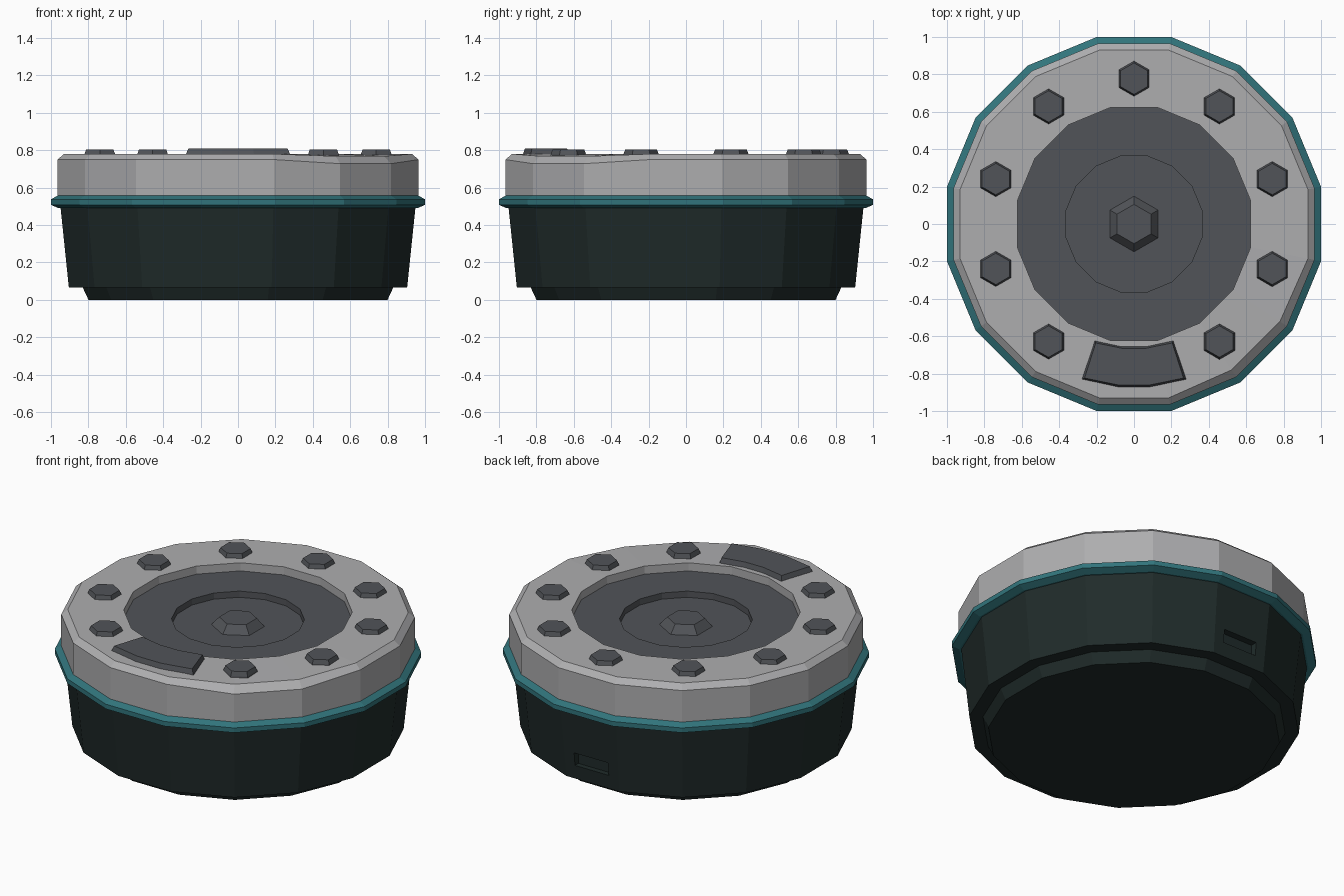
import bpy
import bmesh
from math import radians, cos, sin, atan2, degrees
from mathutils import Matrix, Vector

cube = bpy.data.objects.get("Cube")
if cube:
    bpy.data.objects.remove(cube, do_unlink=True)


def material(name, rgb):
    m = bpy.data.materials.new(name)
    m.use_nodes = True
    color = (*rgb, 1.0)
    m.diffuse_color = color
    m.node_tree.nodes["Principled BSDF"].inputs["Base Color"].default_value = color
    return m


light_grey = material("light grey", (0.42, 0.42, 0.43))
slate = material("slate grey", (0.083, 0.088, 0.098))
teal = material("teal", (0.031, 0.175, 0.2))
near_black = material("green black", (0.014, 0.024, 0.023))


def finish(bm, name, mat, solid=True):
    if solid:
        bmesh.ops.recalc_face_normals(bm, faces=bm.faces)
    mesh = bpy.data.meshes.new(name)
    bm.to_mesh(mesh)
    bm.free()
    mesh.materials.append(mat)
    obj = bpy.data.objects.new(name, mesh)
    bpy.context.collection.objects.link(obj)
    return obj


def lathe(name, profile, mat, sides=16, start=11.25, cap_first=False,
          cap_last=False, loop=False, center=(0, 0)):
    """Revolve (radius, height) points, listed upward along the outside."""
    bm = bmesh.new()
    rings = []
    for r, z in profile:
        angles = [radians(start + 360 * i / sides) for i in range(sides)]
        rings.append([bm.verts.new((center[0] + r * cos(a), center[1] + r * sin(a), z))
                      for a in angles])
    pairs = list(zip(rings, rings[1:]))
    if loop:
        pairs.append((rings[-1], rings[0]))
    for low, high in pairs:
        for i in range(sides):
            j = (i + 1) % sides
            bm.faces.new((low[i], low[j], high[j], high[i]))
    if cap_first:
        bm.faces.new(rings[0][::-1])
    if cap_last:
        bm.faces.new(rings[-1])
    return finish(bm, name, mat, solid=loop or (cap_first and cap_last))


# Lower body with its stepped, chamfered foot
body = lathe("lower_body",
             [(0.815, 0), (0.846, 0.065), (0.922, 0.065), (0.968, 0.5)],
             near_black, cap_first=True, cap_last=True)

# Slot cut in the back of the body
bm = bmesh.new()
bmesh.ops.create_cube(bm, size=1, matrix=Matrix.Translation((0, 0.94, 0.19))
                      @ Matrix.Diagonal((0.23, 0.12, 0.08, 1)))
cutter = finish(bm, "slot_cutter", near_black)
cutter.hide_render = True
cut = body.modifiers.new("slot", 'BOOLEAN')
cut.operation = 'DIFFERENCE'
cut.solver = 'EXACT'
cut.object = cutter
bpy.context.view_layer.objects.active = body
bpy.ops.object.modifier_apply(modifier=cut.name)
bpy.data.objects.remove(cutter, do_unlink=True)

# Teal band around the seam
lathe("seam_band",
      [(0.95, 0.49), (0.978, 0.49), (1.0196, 0.508), (1.0196, 0.537),
       (0.984, 0.557), (0.95, 0.557)], teal, loop=True)

# Upper shell: wall, chamfer, flat ring and inner wall
shell = lathe("upper_shell",
              [(0.984, 0.53), (0.984, 0.75), (0.948, 0.78), (0.636, 0.78), (0.636, 0.73)],
              light_grey)

# Shallow dent in the rim at the front left corner
for v in shell.data.vertices:
    angle = degrees(atan2(v.co.y, v.co.x))
    if -60 < angle < -30 and v.co.xy.length > 0.9 and v.co.z > 0.7:
        top = v.co.z > 0.77
        v.co.z -= 0.012 if top else 0.022
        if top:
            v.co.xy *= 0.99

# Recessed panel with a deeper round well
lathe("recessed_panel", [(0.636, 0.73), (0.37, 0.73), (0.37, 0.692)],
      slate, cap_last=True)
lathe("center_knob", [(0.155, 0.685), (0.105, 0.74)], slate, sides=6, start=90,
      cap_first=True, cap_last=True)

# Nine hexagonal studs; the front place is taken by the plate
for k in range(-4, 5):
    a = radians(90 + 36 * k)
    lathe(f"stud_{k + 5}", [(0.097, 0.765), (0.094, 0.78), (0.084, 0.805)], slate,
          sides=6, start=90, cap_first=True, cap_last=True,
          center=(0.777 * cos(a), 0.777 * sin(a)))


# Curved front plate with sloped sides
def arc_outline(bm, inner, outer, half_angle, z):
    steps = [-1, -0.3, 0.3, 1]
    points = [(outer, t) for t in steps] + [(inner, t) for t in reversed(steps)]
    return [bm.verts.new(Vector((r * sin(radians(t * half_angle)),
                                 -r * cos(radians(t * half_angle)), z)))
            for r, t in points]


bm = bmesh.new()
base = arc_outline(bm, 0.655, 0.88, 18.9, 0.765)
lid = arc_outline(bm, 0.668, 0.865, 17.8, 0.81)
bm.faces.new(base[::-1])
bm.faces.new(lid)
for i in range(len(base)):
    j = (i + 1) % len(base)
    bm.faces.new((base[i], base[j], lid[j], lid[i]))
finish(bm, "front_plate", slate)
